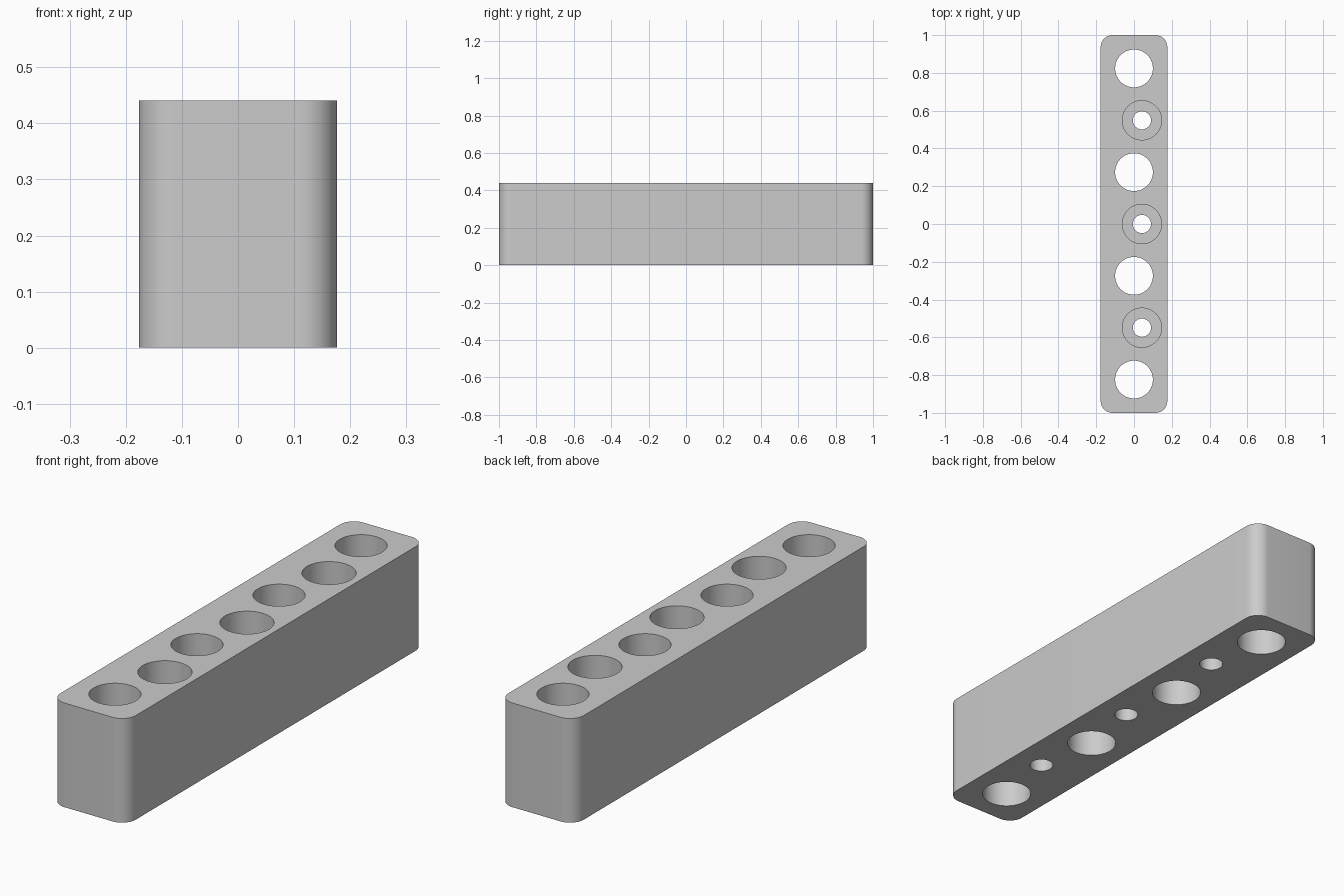
import bpy
import bmesh
from math import radians
from mathutils import Matrix

LENGTH, WIDTH, HEIGHT = 2.0, 0.353, 0.441
CORNER = 0.064
PITCH = 0.549            # spacing of the through holes
SCREW_X = 0.042          # screw holes sit off the centre line
SEAT_Z = 0.13            # floor of the screw head recess

cube = bpy.data.objects.get("Cube")
if cube:
    bpy.data.objects.remove(cube, do_unlink=True)

grey = bpy.data.materials.new("plain grey")
grey.use_nodes = True
grey.diffuse_color = (0.6, 0.6, 0.6, 1)
grey.node_tree.nodes["Principled BSDF"].inputs["Base Color"].default_value = (0.6, 0.6, 0.6, 1)


def add_object(name, bm):
    mesh = bpy.data.meshes.new(name)
    bm.to_mesh(mesh)
    bm.free()
    mesh.materials.append(grey)
    obj = bpy.data.objects.new(name, mesh)
    bpy.context.collection.objects.link(obj)
    return obj


def cut_hole(target, x, y, radius, bottom, top):
    """Cut an upright round hole through the target."""
    bm = bmesh.new()
    bmesh.ops.create_cone(bm, cap_ends=True, segments=64, radius1=radius, radius2=radius,
                          depth=top - bottom,
                          matrix=Matrix.Translation((x, y, (top + bottom) / 2)))
    cutter = add_object("hole_cutter", bm)
    cutter.hide_render = True
    mod = target.modifiers.new("hole", "BOOLEAN")
    mod.operation = "DIFFERENCE"
    mod.solver = "EXACT"
    mod.object = cutter
    bpy.context.view_layer.objects.active = target
    bpy.ops.object.modifier_apply(modifier=mod.name)
    bpy.data.objects.remove(cutter, do_unlink=True)


# Block with rounded upright corners
bm = bmesh.new()
bmesh.ops.create_cube(bm, size=1, matrix=Matrix.Translation((0, 0, HEIGHT / 2))
                      @ Matrix.Diagonal((WIDTH, LENGTH, HEIGHT, 1)))
upright = [e for e in bm.edges if abs(e.verts[0].co.z - e.verts[1].co.z) > 0.1]
bmesh.ops.bevel(bm, geom=upright, offset=CORNER, segments=12, profile=0.5, affect="EDGES")
block = add_object("holder_block", bm)

# Four wide through holes
for i in range(4):
    cut_hole(block, 0, (i - 1.5) * PITCH, 0.1, -0.1, HEIGHT + 0.1)

# Three screw holes with deep head recesses
for i in range(3):
    y = (i - 1) * PITCH
    cut_hole(block, SCREW_X, y, 0.104, SEAT_Z, HEIGHT + 0.1)
    cut_hole(block, SCREW_X, y, 0.048, -0.1, HEIGHT + 0.1)

# Smooth walls with crisp rims
bpy.ops.object.select_all(action="DESELECT")
block.select_set(True)
bpy.context.view_layer.objects.active = block
bpy.ops.object.shade_smooth_by_angle(angle=radians(30))
